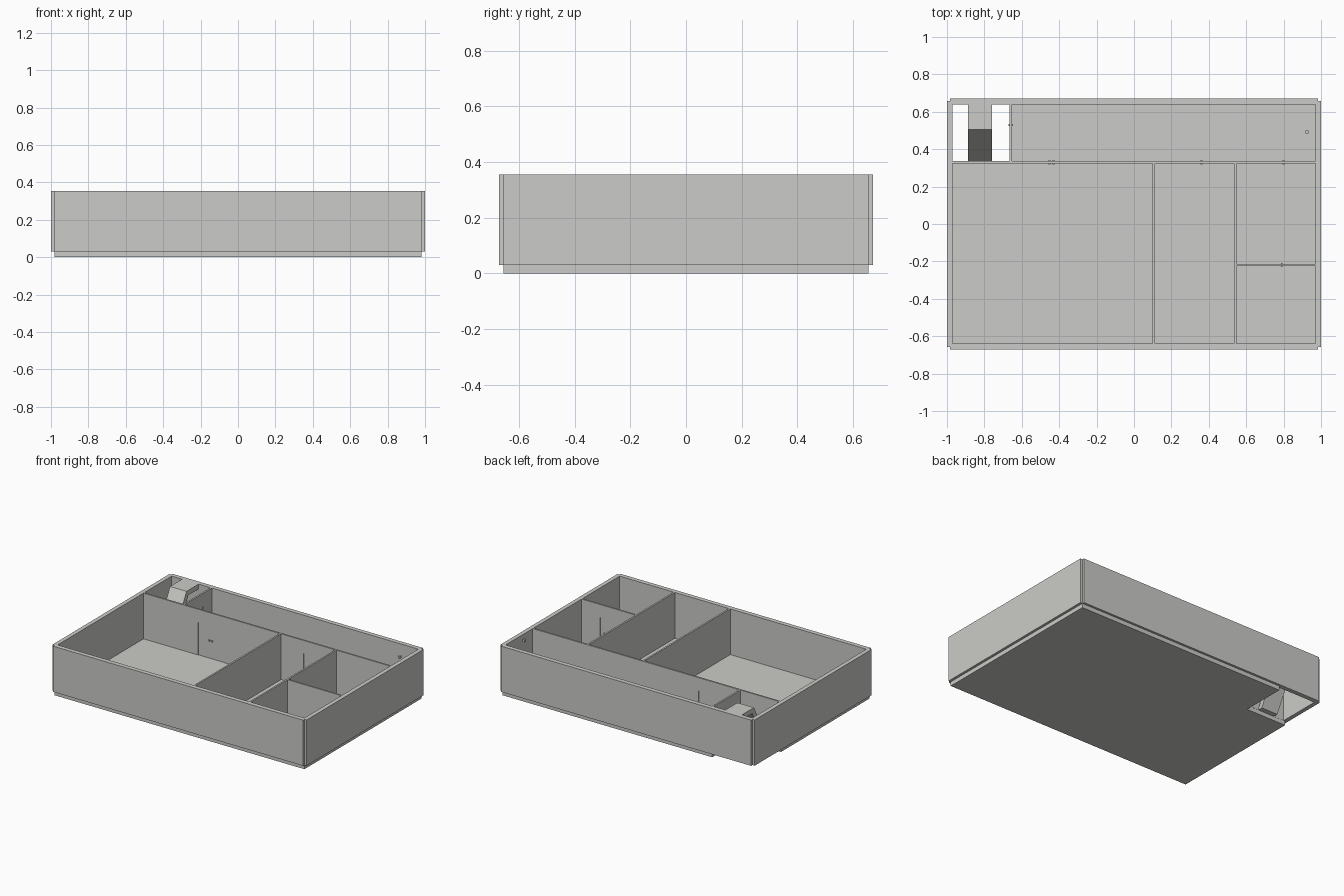
import bpy, bmesh
from mathutils import Vector

cube = bpy.data.objects.get("Cube")
if cube:
    bpy.data.objects.remove(cube)

grey = bpy.data.materials.new("warm_grey")
grey.use_nodes = True
grey.diffuse_color = (0.6, 0.6, 0.58, 1)
grey.node_tree.nodes["Principled BSDF"].inputs["Base Color"].default_value = (0.6, 0.6, 0.58, 1)

FLOOR, TOP, DOOR_TOP = 0.03, 0.355, 0.262
# Each axis name gives the extrusion direction and how a 2D point maps to 3D
PLACE = {
    "x": lambda a, b, d: Vector((d, a, b)),
    "y": lambda a, b, d: Vector((a, d, b)),
    "z": lambda a, b, d: Vector((a, b, d)),
}


def prism(name, axis, loops, start, end):
    """Fill flat outlines (later ones are holes) and extrude them along an axis."""
    place = PLACE[axis]
    bm = bmesh.new()
    for loop in loops:
        verts = [bm.verts.new(place(a, b, start)) for a, b in loop]
        if len(loops) == 1:
            bm.faces.new(verts)
        else:
            for i, v in enumerate(verts):
                bm.edges.new((verts[i - 1], v))
    if len(loops) > 1:
        bmesh.ops.triangle_fill(bm, edges=bm.edges[:], use_beauty=True)
    ext = bmesh.ops.extrude_face_region(bm, geom=bm.faces[:], use_keep_orig=True)
    moved = [g for g in ext["geom"] if isinstance(g, bmesh.types.BMVert)]
    bmesh.ops.translate(bm, verts=moved, vec=place(0, 0, end - start))
    bmesh.ops.recalc_face_normals(bm, faces=bm.faces[:])
    mesh = bpy.data.meshes.new(name)
    bm.to_mesh(mesh)
    bm.free()
    mesh.materials.append(grey)
    obj = bpy.data.objects.new(name, mesh)
    bpy.context.scene.collection.objects.link(obj)
    return obj


def rect(a0, b0, a1, b1):
    return [(a0, b0), (a1, b0), (a1, b1), (a0, b1)]


def wall(name, axis, a0, a1, near, far, doors=()):
    """Wall whose elevation is notched for doors; each door is (from, to, handles)."""
    outline = [(a0, FLOOR)]
    for d0, d1, _ in doors:
        outline += [(d0, FLOOR), (d0, DOOR_TOP), (d1, DOOR_TOP), (d1, FLOOR)]
    outline += [(a1, FLOOR), (a1, TOP), (a0, TOP)]
    prism(name, axis, [outline], near, far)
    for i, (d0, d1, handles) in enumerate(doors):
        prism(f"{name}_door_{i}", axis, [rect(d0, FLOOR, d1, DOOR_TOP)], near + 0.003, far - 0.003)
        for j, h in enumerate(handles):
            prism(f"{name}_handle_{i}_{j}", axis,
                  [rect(h - 0.005, 0.152, h + 0.005, 0.162)], near - 0.005, far + 0.005)


# Floor slab with the stairwell corner left open
prism("floor_slab", "z", [[(-0.982, -0.656), (0.982, -0.656), (0.982, 0.656),
                           (-0.665, 0.656), (-0.665, 0.335), (-0.982, 0.335)]], 0, FLOOR)

# Outer walls, notched at the four corners
quarter = [(1, 0.657), (0.983, 0.657), (0.983, 0.672)]
outer = []
for sx, sy in ((1, 1), (-1, 1), (-1, -1), (1, -1)):
    corner = [(sx * x, sy * y) for x, y in quarter]
    outer += corner if sx * sy > 0 else corner[::-1]
prism("outer_walls", "z", [outer, rect(-0.97, -0.64, 0.97, 0.64)], FLOOR, TOP)

# Inner walls and doors
wall("corridor_wall", "y", -0.97, 0.97, 0.324, 0.336,
     [(-0.54, -0.335, (-0.452, -0.43)), (0.29, 0.39, (0.36,)), (0.735, 0.835, (0.8,))])
wall("large_room_wall", "x", -0.64, 0.324, 0.1, 0.112)
wall("middle_room_wall", "x", -0.64, 0.324, 0.535, 0.547)
wall("small_room_wall", "y", 0.547, 0.97, -0.225, -0.213, [(0.722, 0.825, (0.79,))])
wall("stairwell_wall", "x", 0.336, 0.64, -0.665, -0.653, [(0.44, 0.54, (0.53,))])

# Steep stair soffit with a flat landing in the open stairwell
prism("stair_ramp", "x", [[(0.336, 0.03), (0.336, 0.04), (0.505, TOP), (0.64, TOP),
                           (0.64, 0.32), (0.525, 0.32), (0.37, 0.03)]], -0.888, -0.758)

# Small ceiling fixture at the corridor end
prism("corridor_fixture", "z", [rect(0.917, 0.485, 0.933, 0.501)], 0.335, 0.352)
